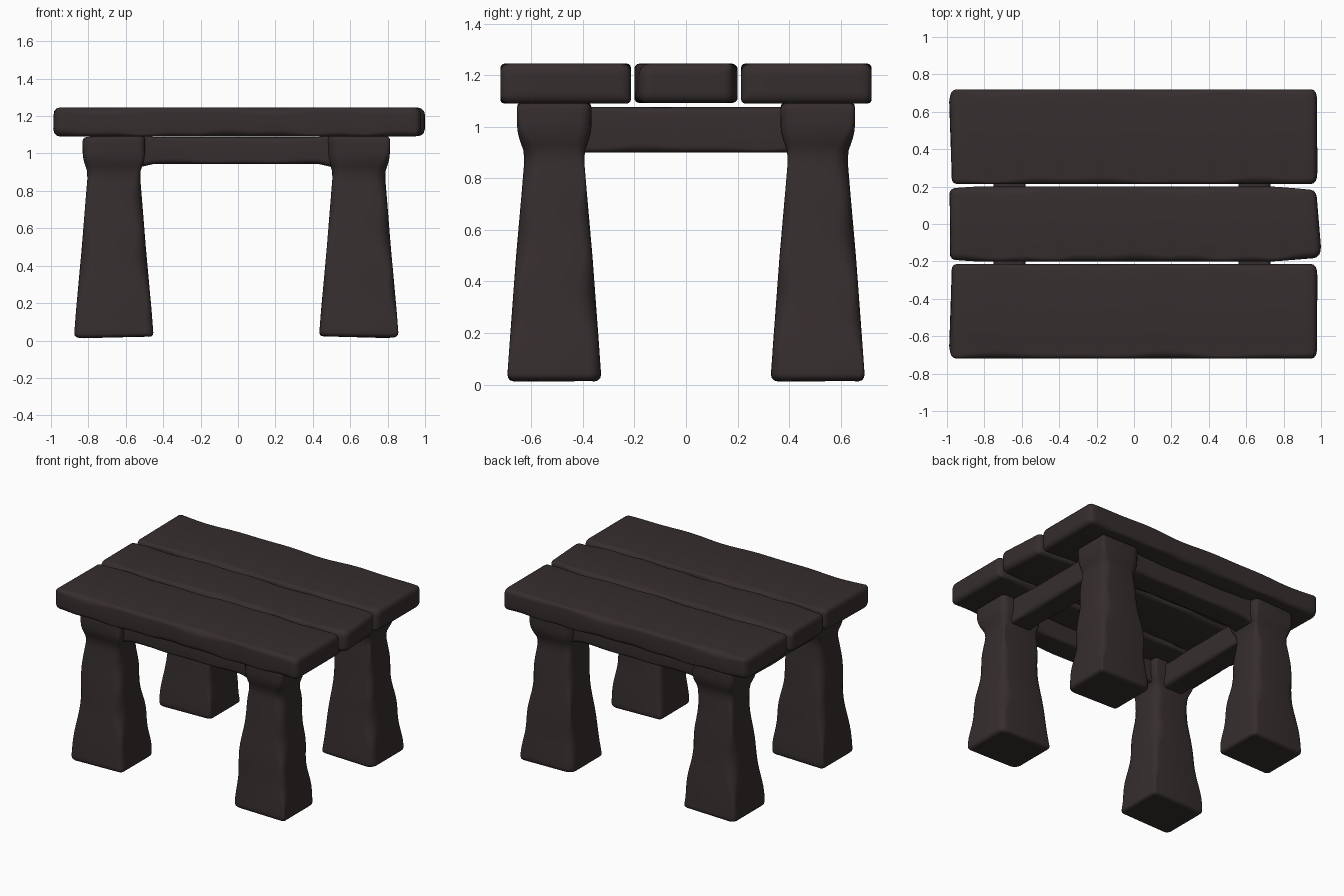
import bpy, bmesh, math, random
from mathutils import Vector

if "Cube" in bpy.data.objects:
    bpy.data.objects.remove(bpy.data.objects["Cube"])

wood = bpy.data.materials.new("dark brown wood")
wood.diffuse_color = (0.037, 0.027, 0.027, 1)
wood.use_nodes = True
wood.node_tree.nodes["Principled BSDF"].inputs["Base Color"].default_value = wood.diffuse_color

# Axis orders: (along, u, v) -> x, y, z
AXES = {'x': lambda t, u, v: (t, u, v),
        'y': lambda t, u, v: (u, t, v),
        'z': lambda t, u, v: (u, v, t)}


def interp(profile, t):
    """Smoothly interpolate (t, half_u, half_v) rows."""
    for a, b in zip(profile, profile[1:]):
        if t <= b[0]:
            f = max(0, (t - a[0]) / (b[0] - a[0]))
            return [a[k] + (b[k] - a[k]) * f for k in (1, 2)]
    return list(profile[-1][1:])


def hewn_bar(name, axis, center, profile, radius, chip, end_round, steps, seed, ragged=0.0):
    """Rounded bar whose four long edges are worn by a varying amount."""
    rng = random.Random(seed)
    t0, t1 = profile[0][0], profile[-1][0]
    waves = [[(rng.uniform(5, 9), rng.uniform(0, 6.28)), (rng.uniform(13, 21), rng.uniform(0, 6.28))]
             for _ in range(4)]
    end_waves = [(rng.uniform(9, 14), rng.uniform(0, 6.28)) for _ in range(2)]
    # stations: rounded start, body, rounded end
    e = end_round
    cap = [(e * (1 - math.cos(a)), e * (1 - math.sin(a)))
           for a in (0, math.pi / 6, math.pi / 3)]
    stations = [(t0, e * 1.3)] + [(t0 + d, s) for d, s in cap]
    stations += [(t0 + e + (t1 - t0 - 2 * e) * i / steps, 0) for i in range(steps + 1)]
    stations += [(t1 - d, s) for d, s in reversed(cap)] + [(t1, e * 1.3)]
    bm = bmesh.new()
    rings = []
    for t, shrink in stations:
        hu, hv = interp(profile, t)
        hu, hv = hu - shrink, hv - shrink
        ring = []
        for c, (su, sv) in enumerate(((1, 1), (-1, 1), (-1, -1), (1, -1))):
            (f1, p1), (f2, p2) = waves[c]
            n = 0.6 * math.sin(f1 * t + p1) + 0.4 * math.sin(f2 * t + p2)
            r = min(max(radius + chip * n - shrink * 0.5, 0.012), 0.9 * min(hu, hv))
            for k in range(6):
                a = c * math.pi / 2 + k * math.pi / 10
                u = su * (hu - r) + r * math.cos(a)
                v = sv * (hv - r) + r * math.sin(a)
                # uneven sawn ends
                near = max(0, 1 - min(t - t0, t1 - t) / 0.12)
                f, p = end_waves[0 if t < (t0 + t1) / 2 else 1]
                push = ragged * near * (0.5 + 0.5 * math.sin(f * u + p))
                tt = t + push if t < (t0 + t1) / 2 else t - push
                ring.append(bm.verts.new(Vector(center) + Vector(AXES[axis](tt, u, v))))
        rings.append(ring)
    n = len(rings[0])
    for a, b in zip(rings, rings[1:]):
        for i in range(n):
            j = (i + 1) % n
            bm.faces.new((a[i], a[j], b[j], b[i]))
    bm.faces.new(list(reversed(rings[0])))
    bm.faces.new(rings[-1])
    bmesh.ops.recalc_face_normals(bm, faces=bm.faces)
    for f in bm.faces:
        f.smooth = True
    me = bpy.data.meshes.new(name)
    bm.to_mesh(me)
    bm.free()
    me.materials.append(wood)
    ob = bpy.data.objects.new(name, me)
    bpy.context.collection.objects.link(ob)
    return ob


def mirrored_y(ob, name):
    """Copy of a part reflected front to back."""
    me = ob.data.copy()
    for v in me.vertices:
        v.co.y = -v.co.y
    me.flip_normals()
    twin = bpy.data.objects.new(name, me)
    bpy.context.collection.objects.link(twin)


# Table top planks
outer = hewn_bar("front_plank", 'x', (0, -0.467, 1.168),
                 [(-1, 0.253, 0.077), (1, 0.253, 0.077)],
                 0.03, 0.016, 0.035, 48, 3, ragged=0.025)
mirrored_y(outer, "back_plank")
hewn_bar("middle_plank", 'x', (0, 0, 1.169),
         [(-1, 0.19, 0.076), (-0.85, 0.2, 0.076), (0.75, 0.2, 0.076), (1, 0.18, 0.076)],
         0.035, 0.018, 0.035, 48, 8, ragged=0.025)

# Legs: flared foot, narrow neck, swollen head
leg = [(0.01, 0.213, 0.183), (0.15, 0.203, 0.174), (0.5, 0.171, 0.148), (0.75, 0.151, 0.126),
       (0.87, 0.141, 0.116), (0.91, 0.144, 0.12), (0.95, 0.158, 0.135),
       (0.99, 0.166, 0.144), (1.10, 0.167, 0.145)]
for side, x, seed in (("left", -0.664, 11), ("right", 0.646, 25)):
    ob = hewn_bar("front_%s_leg" % side, 'z', (x, -0.511, 0), leg,
                  0.045, 0.034, 0.025, 44, seed, ragged=0.012)
    mirrored_y(ob, "back_%s_leg" % side)
    # Cross beam joining front and back legs
    hewn_bar("%s_cross_beam" % side, 'y', (x - 0.002, 0, 0.988),
             [(-0.48, 0.086, 0.088), (0.48, 0.086, 0.088)],
             0.025, 0.01, 0.02, 24, seed + 1)

# Long rails under the top
rail = hewn_bar("front_rail", 'x', (-0.01, -0.511, 1.016),
                [(-0.7, 0.09, 0.1), (-0.52, 0.09, 0.09), (-0.44, 0.09, 0.072),
                 (0.44, 0.09, 0.072), (0.52, 0.09, 0.09), (0.7, 0.09, 0.1)],
                0.025, 0.01, 0.02, 40, 31)
mirrored_y(rail, "back_rail")
